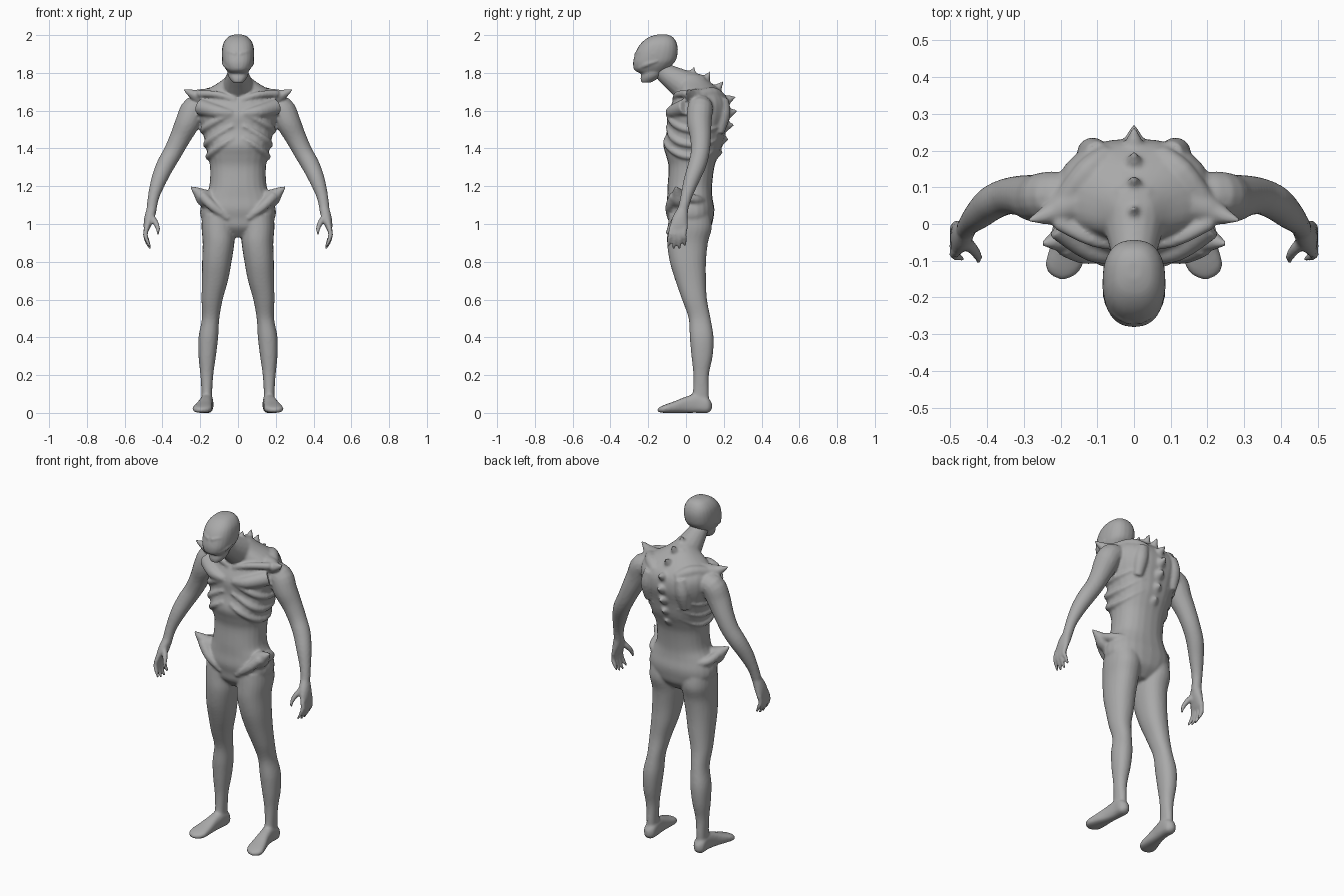
import bpy, bmesh, math
from mathutils import Vector

skin = bpy.data.materials.new("grey_skin")
skin.diffuse_color = (0.4, 0.4, 0.4, 1)

SEG = 24


def spline(rows, n=4):
    """Catmull-Rom through rows of numbers."""
    p = [rows[0]] + list(rows) + [rows[-1]]
    out = []
    for i in range(1, len(p) - 2):
        for k in range(n):
            t = k / n
            out.append([0.5 * (2 * b + (c - a) * t + (2 * a - 5 * b + 4 * c - d) * t * t
                               + (3 * b - a - 3 * c + d) * t ** 3)
                        for a, b, c, d in zip(p[i - 1], p[i], p[i + 1], p[i + 2])])
    return out + [list(rows[-1])]


def oval(a, power):
    c, s = math.cos(a), math.sin(a)
    return (math.copysign(abs(c) ** (2 / power), c), math.copysign(abs(s) ** (2 / power), s))


def skin_rings(bm, rings):
    vs = [[bm.verts.new(co) for co in r] for r in rings]
    faces = [bm.faces.new(vs[0]), bm.faces.new(vs[-1][::-1])]
    n = len(vs[0])
    for a, b in zip(vs, vs[1:]):
        for i in range(n):
            j = (i + 1) % n
            faces.append(bm.faces.new((a[i], b[i], b[j], a[j])))
    bmesh.ops.recalc_face_normals(bm, faces=faces)


def loft(bm, rows, side=1, axis='z', power=2.2):
    """Rows are centre x, y, z and two radii, square to the axis."""
    rings = []
    for x, y, z, ra, rb in spline(rows):
        ring = []
        for i in range(SEG):
            u, v = oval(2 * math.pi * i / SEG, power)
            ra, rb = max(ra, .003), max(rb, .003)
            off = (u * ra, v * rb, 0) if axis == 'z' else (u * ra, 0, v * rb)
            ring.append(((x + off[0]) * side, y + off[1], z + off[2]))
        rings.append(ring)
    skin_rings(bm, rings)


def tube(bm, rows, side=1, n=4):
    """Rows are centre x, y, z and radius; rings follow the path."""
    pts = spline(rows, n)
    cs = [Vector((p[0] * side, p[1], p[2])) for p in pts]
    tans = [(cs[min(i + 1, len(cs) - 1)] - cs[max(i - 1, 0)]).normalized() for i in range(len(cs))]
    sums = [sum(abs(t[k]) for t in tans) for k in range(3)]
    ref = Vector([float(k == sums.index(min(sums))) for k in range(3)])
    rings = []
    for c, t, p in zip(cs, tans, pts):
        u = t.cross(ref).normalized()
        v = t.cross(u)
        r = max(p[3], .003)
        rings.append([c + r * (math.cos(a) * u + math.sin(a) * v)
                      for a in (2 * math.pi * i / 16 for i in range(16))])
    skin_rings(bm, rings)


def finish(name, bm, voxel, smooth):
    me = bpy.data.meshes.new(name)
    bm.to_mesh(me)
    bm.free()
    me.materials.append(skin)
    ob = bpy.data.objects.new(name, me)
    bpy.context.collection.objects.link(ob)
    rm = ob.modifiers.new("fuse", 'REMESH')
    rm.mode = 'VOXEL'
    rm.voxel_size = voxel
    rm.use_smooth_shade = True
    sm = ob.modifiers.new("soften", 'SMOOTH')
    sm.factor = 0.5
    sm.iterations = smooth


body = bmesh.new()

# torso: height, half width, front y, back y
TORSO = [(.93, .05, -.04, .08), (.98, .15, -.085, .13), (1.03, .195, -.095, .145),
         (1.08, .20, -.105, .15), (1.14, .18, -.10, .14), (1.20, .152, -.098, .138),
         (1.30, .148, -.092, .15), (1.36, .16, -.105, .17), (1.42, .172, -.12, .195),
         (1.50, .19, -.10, .212), (1.58, .21, -.10, .232), (1.65, .21, -.07, .225),
         (1.70, .18, -.045, .19), (1.75, .10, -.04, .13), (1.79, .05, -.03, .08)]
loft(body, [(0, (f + b) / 2, z, w, (b - f) / 2) for z, w, f, b in TORSO], power=2.3)


def torso_at(z, ang):
    for (z0, *a), (z1, *b) in zip(TORSO, TORSO[1:]):
        if z0 <= z <= z1:
            t = (z - z0) / (z1 - z0)
            w, f, k = [p + (q - p) * t for p, q in zip(a, b)]
            u, v = oval(ang, 2.3)
            return u * w * .98, (f + k) / 2 + v * (k - f) / 2 * .98, z


# neck
tube(body, [(0, -.15, 1.87, .05), (0, -.12, 1.81, .052), (0, -.05, 1.76, .07), (0, .05, 1.70, .1)])

# spine spikes: base y, z and tip y, z
for y0, z0, y1, z1 in [(.02, 1.76, .045, 1.835), (.09, 1.74, .13, 1.81), (.15, 1.70, .198, 1.755),
                       (.20, 1.65, .265, 1.675), (.215, 1.585, .272, 1.60),
                       (.205, 1.52, .255, 1.525), (.19, 1.45, .225, 1.45), (.165, 1.38, .195, 1.38)]:
    tube(body, [(0, y0, z0, .036), (0, (y0 + y1) / 2, (z0 + z1) / 2, .02), (0, y1, z1, .003)])

for s in (1, -1):
    # ribs wrap from breastbone to back
    for z0, depth in ((1.455, .10), (1.52, .10), (1.585, .09)):
        rib = []
        for i in range(10):
            t = i / 9
            p = torso_at(z0 - depth * math.sin(math.pi * t * .85), math.radians(-84 + 150 * t))
            rib.append((*p, .006 + .013 * math.sin(math.pi * min(1, t + .12))))
        tube(body, rib, s)

    # collarbone, chest muscle and shoulder blade
    tube(body, [(.015, -.06, 1.655, .014), (.11, -.045, 1.685, .018), (.21, .005, 1.69, .02)], s)
    tube(body, [(.03, -.085, 1.585, .02), (.11, -.07, 1.595, .035), (.20, 0, 1.62, .045)], s)
    tube(body, [(.10, .19, 1.66, .035), (.115, .195, 1.58, .04), (.12, .175, 1.48, .025)], s)
    tube(body, [(.20, .05, 1.675, .03), (.13, .14, 1.69, .035), (.07, .19, 1.66, .03)], s)

    # shoulder spike
    tube(body, [(.10, .08, 1.665, .055), (.19, .045, 1.672, .045), (.235, .025, 1.685, .028),
                (.292, .008, 1.715, .003)], s)

    # hip spike with front and rear crests
    tube(body, [(.13, -.02, 1.11, .05), (.18, -.035, 1.14, .047), (.21, -.045, 1.165, .03),
                (.254, -.055, 1.20, .003)], s)
    tube(body, [(.05, -.085, 1.03, .015), (.13, -.085, 1.09, .025), (.19, -.06, 1.15, .028)], s)
    tube(body, [(.20, -.03, 1.155, .025), (.18, .05, 1.13, .025), (.11, .10, 1.12, .02)], s)

    # leg
    loft(body, [(.10, .02, 1.05, .09, .11), (.105, .02, .98, .088, .117), (.103, .008, .90, .084, .108),
                (.112, .01, .80, .078, .096), (.122, .025, .70, .069, .081), (.137, .045, .60, .056, .066),
                (.145, .072, .50, .046, .058), (.157, .083, .40, .052, .063), (.163, .085, .30, .046, .056),
                (.165, .08, .20, .034, .041), (.165, .078, .10, .028, .043), (.165, .07, .04, .03, .05)], s)
    # foot
    loft(body, [(.165, .138, .035, .01, .015), (.165, .115, .04, .033, .04), (.165, .06, .05, .034, .05),
                (.172, 0, .043, .036, .043), (.182, -.06, .031, .046, .031), (.190, -.11, .022, .051, .022),
                (.193, -.137, .017, .036, .015), (.193, -.15, .015, .01, .008)], s, 'y', 2.6)

    # arm
    tube(body, [(.16, .08, 1.62, .06), (.23, .075, 1.61, .068), (.265, .07, 1.54, .066),
                (.305, .077, 1.46, .056), (.345, .075, 1.38, .05), (.385, .058, 1.31, .048),
                (.42, .028, 1.23, .041), (.448, 0, 1.14, .030), (.46, -.02, 1.06, .027)], s)
    # palm
    loft(body, [(.457, -.015, 1.09, .024, .026), (.467, -.03, 1.04, .028, .04),
                (.48, -.038, .99, .020, .048), (.484, -.04, .965, .012, .044)], s)
    # fingers and thumb
    for i in range(4):
        y, drop = -.075 + .024 * i, (.01, 0, 0, .015)[i]
        tube(body, [(.482, y, .985, .014), (.490, y - .008, .945, .013),
                    (.482, y - .014 + .004 * i, .905 + drop, .011),
                    (.463, y - .022 + .006 * i, .866 + drop, .006)], s)
    tube(body, [(.46, -.045, 1.04, .018), (.435, -.072, 1.005, .015),
                (.424, -.09, .975, .012), (.424, -.102, .945, .007)], s)

finish("body", body, .0075, 5)

# skull with overhanging face mask, and jaw
head = bmesh.new()
SKULL = [(2.003, .02, -.15, -.10), (1.99, .052, -.195, -.07), (1.96, .076, -.235, -.05),
         (1.92, .085, -.262, -.043), (1.87, .084, -.278, -.052), (1.84, .076, -.28, -.075),
         (1.815, .062, -.273, -.10), (1.80, .05, -.25, -.12)]
loft(head, [(0, (f + b) / 2, z, w, (b - f) / 2) for z, w, f, b in SKULL], power=2.4)
loft(head, [(0, -.175, 1.83, .055, .06), (0, -.182, 1.795, .055, .055),
            (0, -.195, 1.77, .045, .045), (0, -.212, 1.748, .026, .025)])
# brow, cheek ridges and lip
for s in (1, -1):
    tube(head, [(.01, -.268, 1.90, .008), (.05, -.238, 1.91, .012), (.078, -.17, 1.90, .01)], s)
    tube(head, [(.045, -.25, 1.825, .010), (.068, -.21, 1.845, .014), (.078, -.15, 1.865, .008)], s)
    tube(head, [(0, -.23, 1.782, .009), (.03, -.218, 1.784, .010), (.045, -.18, 1.79, .009)], s)
finish("head", head, .006, 4)
